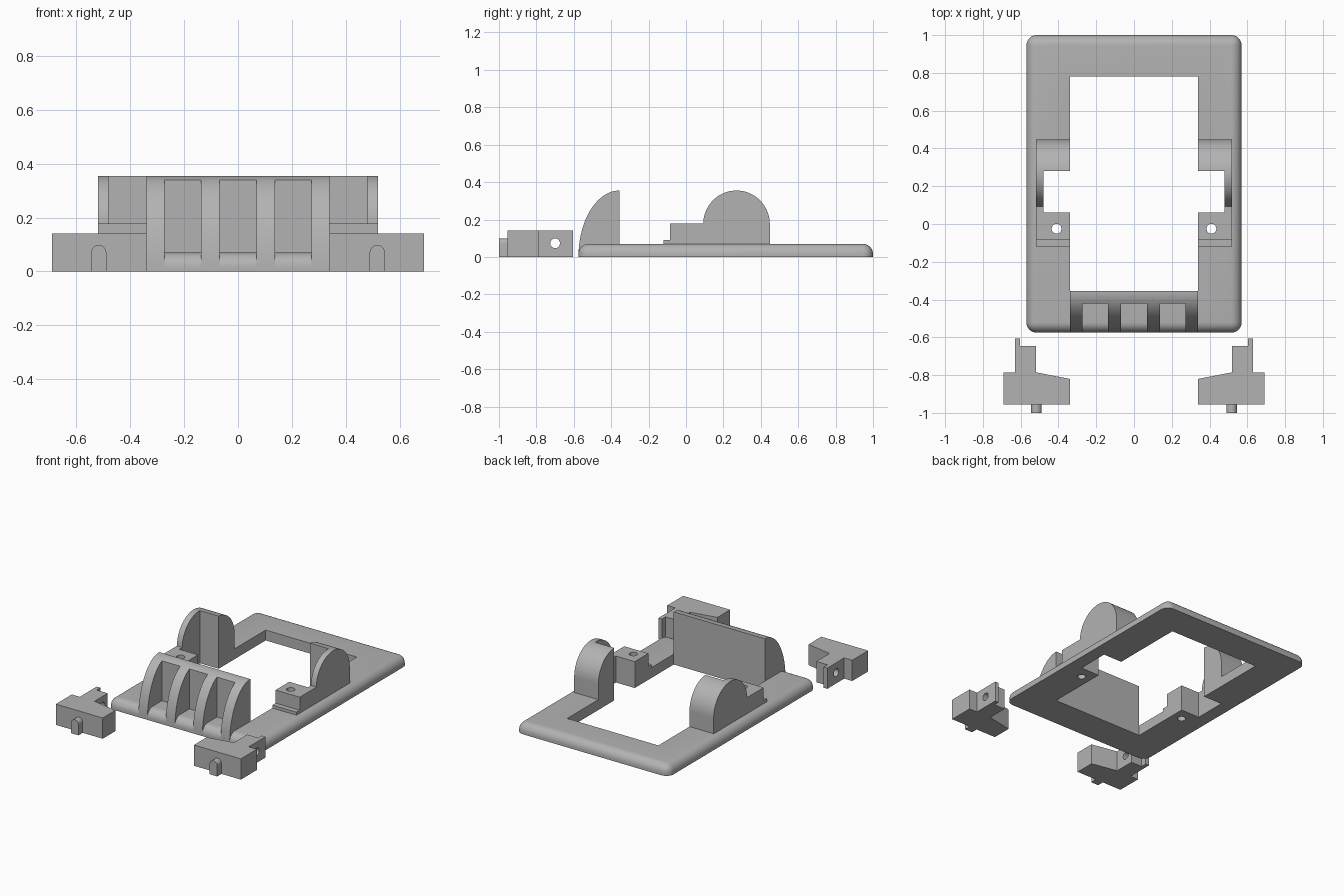
import bpy
import bmesh
from math import cos, sin, pi, radians
from mathutils import Vector

cube = bpy.data.objects.get("Cube")
if cube:
    bpy.data.objects.remove(cube, do_unlink=True)

grey = bpy.data.materials.new("plain grey")
grey.use_nodes = True
grey.diffuse_color = (0.45, 0.45, 0.45, 1)
grey.node_tree.nodes["Principled BSDF"].inputs["Base Color"].default_value = (0.45, 0.45, 0.45, 1)


def prism(name, profile, axis, lo, hi):
    """Extrude a 2D profile along x (profile y,z), y (profile x,z) or z (profile x,y)."""
    place = {"x": lambda a, b, t: (t, a, b),
             "y": lambda a, b, t: (a, t, b),
             "z": lambda a, b, t: (a, b, t)}[axis]
    bm = bmesh.new()
    face = bm.faces.new([bm.verts.new(place(a, b, lo)) for a, b in profile])
    out = bmesh.ops.extrude_face_region(bm, geom=[face])
    moved = [v for v in out["geom"] if isinstance(v, bmesh.types.BMVert)]
    bmesh.ops.translate(bm, verts=moved, vec=Vector(place(0, 0, hi - lo)))
    bmesh.ops.recalc_face_normals(bm, faces=bm.faces)
    mesh = bpy.data.meshes.new(name)
    bm.to_mesh(mesh)
    bm.free()
    mesh.materials.append(grey)
    obj = bpy.data.objects.new(name, mesh)
    bpy.context.collection.objects.link(obj)
    return obj


def box(name, x, y, z):
    return prism(name, [(x[0], y[0]), (x[1], y[0]), (x[1], y[1]), (x[0], y[1])], "z", *z)


def arc(cx, cy, rx, ry, start, end, steps=32):
    angles = [radians(start + (end - start) * i / steps) for i in range(steps + 1)]
    return [(cx + rx * cos(a), cy + ry * sin(a)) for a in angles]


def circle(cx, cy, r):
    return arc(cx, cy, r, r, 0, 360, 24)[:-1]


def finish(obj, cutters=()):
    """Cut the part, bake its modifiers and smooth its curved faces."""
    for c in cutters:
        mod = obj.modifiers.new("cut", "BOOLEAN")
        mod.operation, mod.solver, mod.object = "DIFFERENCE", "EXACT", c
    graph = bpy.context.evaluated_depsgraph_get()
    mesh = bpy.data.meshes.new_from_object(obj.evaluated_get(graph))
    obj.modifiers.clear()
    obj.data = mesh
    for c in cutters:
        bpy.data.objects.remove(c, do_unlink=True)
    bpy.ops.object.select_all(action="DESELECT")
    obj.select_set(True)
    bpy.context.view_layer.objects.active = obj
    bpy.ops.object.shade_smooth_by_angle(angle=radians(30))


def span(side, a, b):
    return sorted((side * a, side * b))


def notch(side):
    return box("notch_cutter", span(side, 0.3, 0.48), (0.06, 0.28), (-0.1, 0.6))


def screw_hole(side):
    return prism("screw_cutter", circle(side * 0.41, -0.025, 0.026), "z", -0.1, 0.6)


# Base frame with rounded corners and top edge
frame = box("base_frame", (-0.57, 0.57), (-0.575, 1.0), (0, 0.07))
bm = bmesh.new()
bm.from_mesh(frame.data)
edges = [e for e in bm.edges if max(v.co.z for v in e.verts) > 0.05]
bmesh.ops.bevel(bm, geom=edges, offset=0.055, segments=8, profile=0.5, affect="EDGES")
bm.to_mesh(frame.data)
bm.free()
opening = box("opening_cutter", (-0.34, 0.34), (-0.355, 0.78), (-0.1, 0.6))
finish(frame, [opening] + [f(s) for s in (-1, 1) for f in (notch, screw_hole)])

# Curved front grille with three pockets
curve = arc(-0.355, 0, 0.22, 0.355, 180, 90)
grille = prism("front_grille", curve + [(-0.355, 0)], "x", -0.34, 0.34)
pockets = [box("pocket_cutter", (x - 0.068, x + 0.068), (-0.7, -0.42), (-0.1, 0.6))
           for x in (-0.205, 0, 0.205)]
finish(grille, pockets)

for side, label in ((1, "left"), (-1, "right")):
    # Domed support, hollowed toward the front
    dome = arc(0.27, 0.175, 0.178, 0.18, 0, 180, 40)
    support = prism(label + "_domed_support", [(0.092, 0.06), (0.448, 0.06)] + dome,
                    "x", *span(side, 0.34, 0.52))
    finish(support, [notch(side)])

    # Stepped screw block in front of the dome
    steps = [(-0.12, 0.06), (-0.12, 0.09), (-0.085, 0.09), (-0.085, 0.178),
             (0.1, 0.178), (0.1, 0.06)]
    block = prism(label + "_screw_block", steps, "x", *span(side, 0.34, 0.52))
    finish(block, [notch(side), screw_hole(side)])

    # Loose clip with hooked tab and cross hole
    outline = [(0.34, -0.955), (0.69, -0.955), (0.69, -0.785), (0.63, -0.785),
               (0.63, -0.605), (0.603, -0.605), (0.603, -0.645), (0.52, -0.645),
               (0.52, -0.785), (0.34, -0.82)]
    clip = prism(label + "_clip", [(side * x, y) for x, y in outline], "z", 0, 0.14)
    hole = prism("cross_cutter", circle(-0.70, 0.073, 0.026), "x", *span(side, 0.4, 0.8))
    finish(clip, [hole])

    # Round-topped pin on the clip
    pin = arc(side * 0.517, 0.07, 0.028, 0.028, 0, 180, 16)
    finish(prism(label + "_clip_pin", [(side * 0.517 - 0.028, 0), (side * 0.517 + 0.028, 0)] + pin,
                 "y", -1.0, -0.95))
